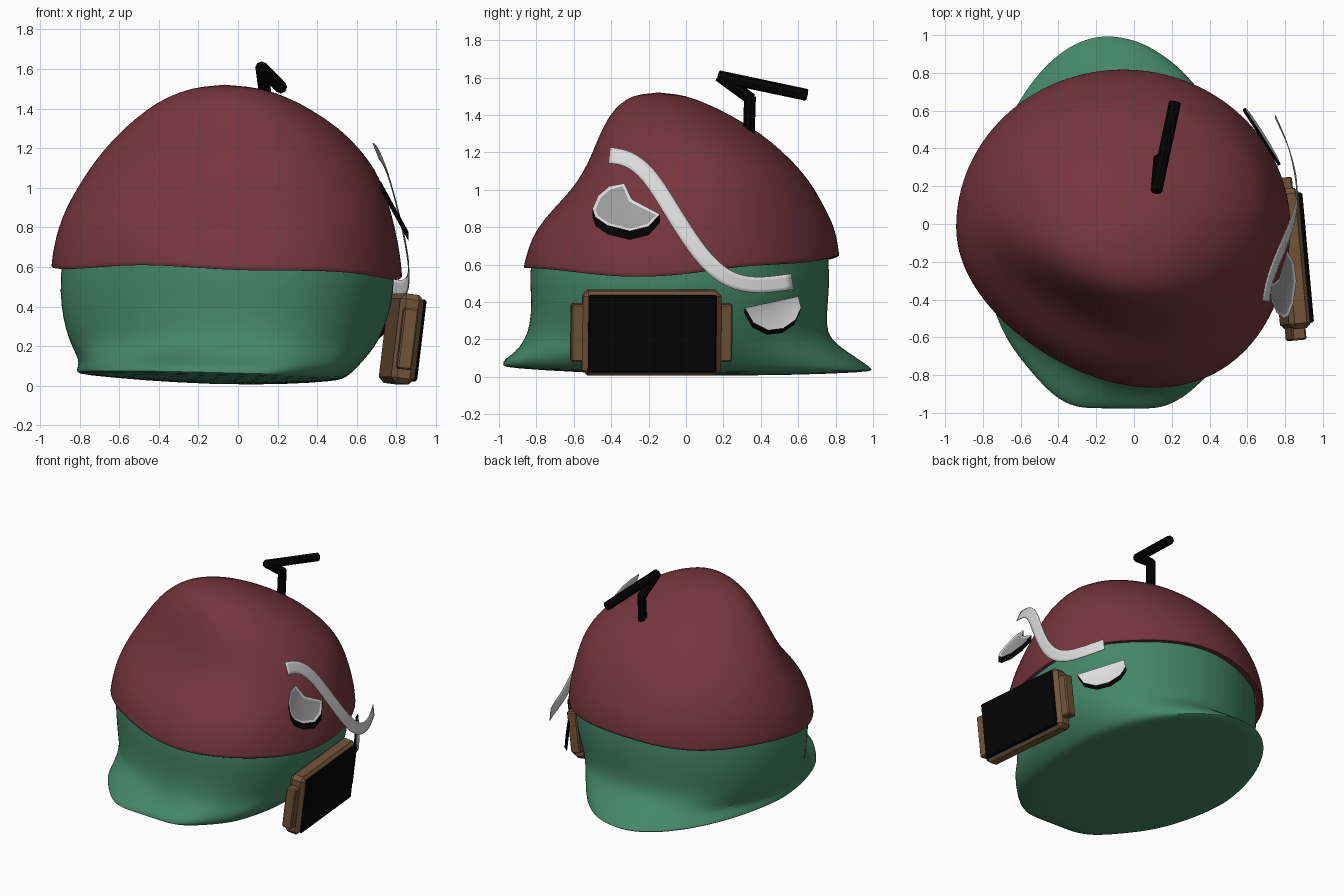
import bpy, bmesh, math
from mathutils import Vector, Matrix

cube = bpy.data.objects.get("Cube")
if cube:
    bpy.data.objects.remove(cube, do_unlink=True)


def material(name, rgb):
    m = bpy.data.materials.new(name)
    m.use_nodes = True
    m.diffuse_color = (*rgb, 1)
    m.node_tree.nodes["Principled BSDF"].inputs["Base Color"].default_value = (*rgb, 1)
    return m


RED = material("dull_red", (0.175, 0.036, 0.045))
GREEN = material("sea_green", (0.058, 0.238, 0.138))
BROWN = material("wood_brown", (0.17, 0.09, 0.042))
BLACK = material("black", (0.001, 0.001, 0.001))
WHITE = material("off_white", (0.72, 0.72, 0.72))
GREY = material("light_grey", (0.34, 0.34, 0.34))


def finish(bm, name, mats, angle=40):
    bmesh.ops.recalc_face_normals(bm, faces=bm.faces)
    me = bpy.data.meshes.new(name)
    bm.to_mesh(me)
    bm.free()
    for m in mats:
        me.materials.append(m)
    me.shade_smooth()
    me.set_sharp_from_angle(angle=math.radians(angle))
    ob = bpy.data.objects.new(name, me)
    bpy.context.collection.objects.link(ob)
    return ob


def loft(name, mat, rings, tip, adjust, segments=64):
    """Stack elliptical rings (z, x min, x max, y min, y max), closed by one tip point."""
    bm = bmesh.new()
    loops = []
    for i, (z, x0, x1, y0, y1) in enumerate(rings):
        centre = Vector(((x0 + x1) / 2, (y0 + y1) / 2, z))
        loop = []
        for s in range(segments):
            a = math.tau * s / segments
            c, n = adjust(i, a, math.cos(a), math.sin(a))
            offset = Vector(((x1 - x0) / 2 * c, (y1 - y0) / 2 * n, 0))
            loop.append(bm.verts.new(centre + offset))
        loops.append(loop)
    end = bm.verts.new(tip)
    for s in range(segments):
        t = (s + 1) % segments
        for lo, hi in zip(loops, loops[1:]):
            bm.faces.new((lo[s], lo[t], hi[t], hi[s]))
        bm.faces.new((loops[-1][s], loops[-1][t], end))
    ob = finish(bm, name, [mat], 60)
    sub = ob.modifiers.new("smooth", "SUBSURF")
    sub.levels = sub.render_levels = 1
    return ob


# Front half is skewed: flattened on the right, fuller on the left
def skew(c, n):
    return c, n - 0.2 * c * max(0, -n)


def dome_plan(i, a, c, n):
    return skew(c, n)


# Base: skewed at the waist, with a blockier front lobe at the flared rim
def base_plan(i, a, c, n):
    if i < 5:
        return skew(c, n)
    if n < 0 and c > 0:
        c, n = c ** 0.72, -((-n) ** 0.72)
    elif n > 0 and c < 0:
        c *= 1 - 0.13 * n
    if n < 0:
        n *= 1 + 0.014 * math.sin(9 * a)
    return c, n


dome = loft("dome", RED, [
    (0.61, -0.9, 0.79, -0.81, 0.765),
    (0.595, -0.945, 0.83, -0.855, 0.82),
    (0.61, -0.943, 0.83, -0.852, 0.82),
    (0.7, -0.932, 0.82, -0.83, 0.81),
    (0.8, -0.907, 0.797, -0.785, 0.788),
    (0.9, -0.868, 0.768, -0.695, 0.745),
    (1.0, -0.812, 0.735, -0.6, 0.692),
    (1.1, -0.748, 0.69, -0.535, 0.62),
    (1.2, -0.672, 0.613, -0.49, 0.522),
    (1.3, -0.577, 0.515, -0.453, 0.405),
    (1.4, -0.457, 0.365, -0.402, 0.24),
    (1.46, -0.355, 0.245, -0.35, 0.115),
    (1.505, -0.235, 0.115, -0.285, 0.0)], (-0.07, -0.15, 1.522), dome_plan)

# Gently waving hem
for v in dome.data.vertices:
    fade = min(1, max(0, (0.9 - v.co.z) / 0.28))
    a = math.atan2(v.co.y, v.co.x)
    dip = -0.055 * max(0, math.cos(a + 0.3)) ** 2
    v.co.z += fade * (dip + 0.035 * max(0, math.sin(a)) + 0.01 * math.sin(5 * a))

base = loft("base", GREEN, [
    (0.7, -0.88, 0.775, -0.8, 0.755),
    (0.55, -0.9, 0.795, -0.825, 0.77),
    (0.4, -0.895, 0.775, -0.81, 0.76),
    (0.28, -0.87, 0.735, -0.82, 0.75),
    (0.2, -0.84, 0.695, -0.845, 0.77),
    (0.13, -0.805, 0.635, -0.925, 0.87),
    (0.08, -0.81, 0.575, -0.985, 0.965),
    (0.05, -0.82, 0.53, -0.995, 1.005),
    (0.04, -0.79, 0.48, -0.97, 0.98),
    (0.02, -0.5, 0.28, -0.6, 0.6)], (-0.1, 0, 0.008), base_plan)

# Rim rises toward the front and the right
for v in base.data.vertices:
    if v.co.z < 0.1:
        v.co.z = max(0.003, v.co.z - 0.025 * (v.co.x + 0.1) - 0.014 * v.co.y)


# Bent black stem on the crown
path = [Vector(p) for p in (
    (0.13, 0.335, 1.28), (0.135, 0.342, 1.49), (0.12, 0.185, 1.605), (0.215, 0.635, 1.51))]
bm = bmesh.new()
for a, b in zip(path, path[1:]):
    d = b - a
    turn = d.to_track_quat("Z", "Y").to_matrix().to_4x4()
    bmesh.ops.create_cone(bm, cap_ends=True, segments=8, radius1=0.032, radius2=0.032,
                          depth=d.length + 0.02,
                          matrix=Matrix.Translation((a + b) / 2) @ turn)
finish(bm, "stem", [BLACK], 30)


# Wavy white ribbon on the left side
track = [Vector(p) for p in (
    (0.70, -0.41, 1.185), (0.715, -0.31, 1.175), (0.755, -0.2, 1.09), (0.80, -0.1, 0.93),
    (0.84, 0, 0.765), (0.865, 0.1, 0.625), (0.867, 0.2, 0.535), (0.85, 0.3, 0.495),
    (0.82, 0.42, 0.488), (0.75, 0.57, 0.51))]
bm = bmesh.new()
rows = []
for i, p in enumerate(track):
    d = track[min(i + 1, len(track) - 1)] - track[max(i - 1, 0)]
    side = Vector((0, -d.z, d.y)).normalized() * 0.043
    side.x = -0.4 * side.z * max(0, 1 - i / 6)
    rows.append((bm.verts.new(p - side), bm.verts.new(p + side)))
for a, b in zip(rows, rows[1:]):
    bm.faces.new((a[0], b[0], b[1], a[1]))
ribbon = finish(bm, "ribbon", [WHITE])
sub = ribbon.modifiers.new("smooth", "SUBSURF")
sub.levels = sub.render_levels = 2
sub.boundary_smooth = "PRESERVE_CORNERS"
ribbon.modifiers.new("thickness", "SOLIDIFY").thickness = 0.005


# Eyes: thin black slabs dropping below a pale rim and a sunken centre
def eye(name, outline, plane, drop, centre_mat):
    bm = bmesh.new()
    front = [bm.verts.new((plane(y, z), y, z)) for y, z in outline]
    back = [bm.verts.new(v.co + Vector(drop)) for v in front]
    face = bm.faces.new(front)
    bm.faces.new(back[::-1])
    for i in range(len(front)):
        j = (i + 1) % len(front)
        bm.faces.new((front[i], back[i], back[j], front[j]))
    bmesh.ops.recalc_face_normals(bm, faces=bm.faces)
    rim = bmesh.ops.inset_region(bm, faces=[face], thickness=0.018, depth=-0.005)
    for f in rim["faces"]:
        f.material_index = 1
    face.material_index = 2
    return finish(bm, name, [BLACK, WHITE, centre_mat], 30)


eye("front_eye",
    [(-0.5, 0.9), (-0.47, 0.97), (-0.41, 1.02), (-0.33, 1.035), (-0.29, 0.95), (-0.14, 0.87),
     (-0.2, 0.805), (-0.3, 0.78), (-0.42, 0.81), (-0.485, 0.855)],
    lambda y, z: 0.86 - 0.55 * (z - 0.78), (0, 0, -0.047), GREY)
eye("rear_eye",
    [(0.315, 0.37), (0.46, 0.4), (0.6, 0.43), (0.615, 0.37), (0.585, 0.305), (0.52, 0.26),
     (0.44, 0.25), (0.36, 0.29)],
    lambda y, z: 0.77 - 0.62 * (y - 0.33) - 0.1 * (z - 0.35), (-0.015, -0.006, -0.025), WHITE)


# Brown framed panel leaning beside the base
panel = (Matrix.Translation((0.825, -0.185, 0.237))
         @ Matrix.Rotation(0.09, 4, "Z") @ Matrix.Rotation(0.12, 4, "Y"))


def box(name, mat, x, size, bevel):
    bm = bmesh.new()
    bmesh.ops.create_cube(bm, size=1)
    bmesh.ops.scale(bm, vec=size, verts=bm.verts)
    bmesh.ops.bevel(bm, geom=bm.edges[:], offset=bevel, segments=1, affect="EDGES")
    bmesh.ops.transform(bm, matrix=panel @ Matrix.Translation((x, 0, 0)), verts=bm.verts)
    return finish(bm, name, [mat], 20)


box("panel_frame", BROWN, 0, (0.12, 0.745, 0.455), 0.028)
box("panel_tabs", BROWN, -0.005, (0.075, 0.865, 0.31), 0.008)
box("panel_screen", BLACK, 0.058, (0.032, 0.69, 0.415), 0.008)
